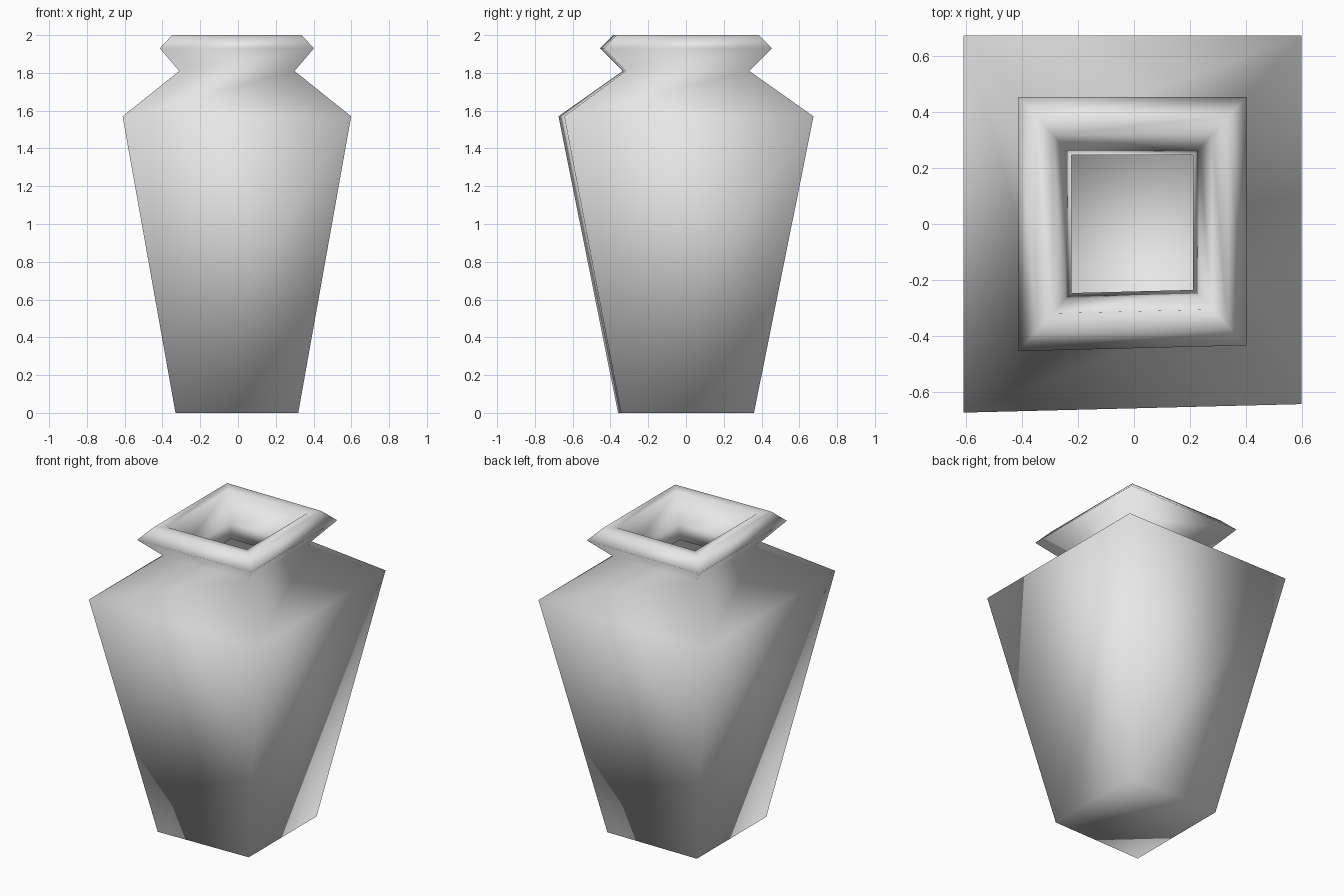
import bpy
import bmesh

# Remove the default cube
cube = bpy.data.objects.get("Cube")
if cube:
    bpy.data.objects.remove(cube, do_unlink=True)

# Plain grey clay
clay = bpy.data.materials.new("grey_clay")
clay.use_nodes = True
clay.diffuse_color = (0.8, 0.8, 0.8, 1)
clay.node_tree.nodes["Principled BSDF"].inputs["Base Color"].default_value = (0.8, 0.8, 0.8, 1)

# Wall profile, outside then inside: half width, half depth, height
PROFILE = [
    (0.325, 0.36, 0.0),      # foot
    (0.605, 0.675, 1.57),    # shoulder
    (0.305, 0.335, 1.81),    # neck
    (0.408, 0.455, 1.93),    # flared collar
    (0.343, 0.385, 2.0),     # outer lip
    (0.285, 0.32, 1.995),    # inner lip
    (0.24, 0.268, 1.81),     # throat
    (0.218, 0.247, 1.72),
    (0.54, 0.605, 1.54),     # inside of the shoulder
    (0.28, 0.315, 0.06),     # inside floor
]
CORNERS = [(-1, -1), (1, -0.955), (1, 1), (-1, 1)]   # slightly uneven square
SHIFT_X = -0.006

# Loft the square rings into one closed shell
bm = bmesh.new()
rings = []
for w, d, z in PROFILE:
    rings.append([bm.verts.new((w * cx + SHIFT_X, d * cy, z)) for cx, cy in CORNERS])
for low, high in zip(rings, rings[1:]):
    for i in range(4):
        j = (i + 1) % 4
        bm.faces.new((low[i], low[j], high[j], high[i]))

# Underside and inner floor
bm.faces.new(reversed(rings[0]))
bm.faces.new(rings[-1])
bmesh.ops.recalc_face_normals(bm, faces=bm.faces)

# Shading is soft across all the corners
for face in bm.faces:
    face.smooth = True

mesh = bpy.data.meshes.new("square_vase")
bm.to_mesh(mesh)
bm.free()
mesh.materials.append(clay)
vase = bpy.data.objects.new("square_vase", mesh)
bpy.context.collection.objects.link(vase)
